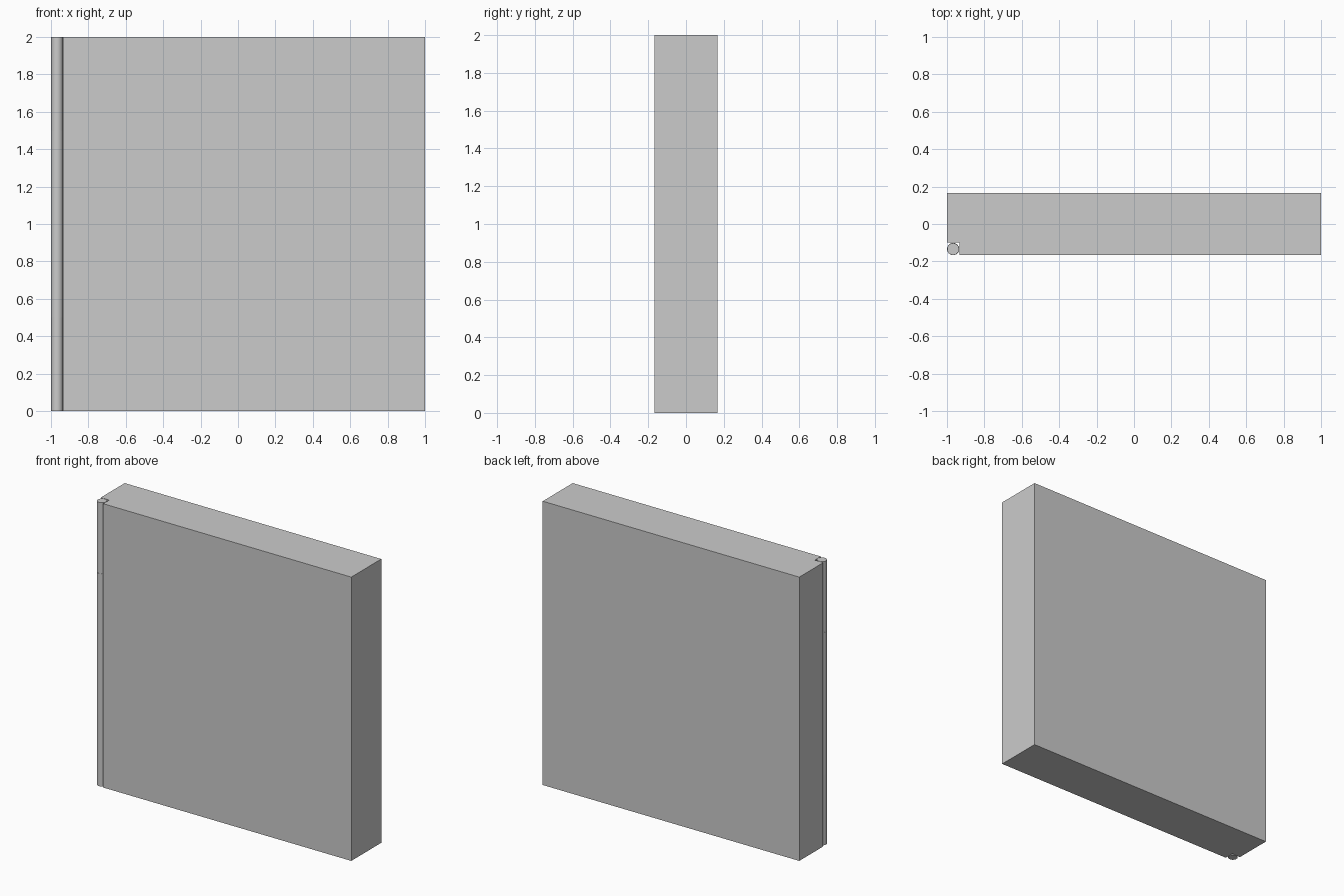
import bpy, bmesh

if "Cube" in bpy.data.objects:
    bpy.data.objects.remove(bpy.data.objects["Cube"])

HX, HY, R = -0.967, -0.134, 0.0325   # hinge axis and radius

# door slab: rectangular profile with the hinge corner notched out
profile = [(-0.934, -0.167), (1, -0.167), (1, 0.167), (-1, 0.167),
           (-1, -0.1), (-0.934, -0.1)]
bm = bmesh.new()
face = bm.faces.new([bm.verts.new((x, y, 0)) for x, y in profile])
top = bmesh.ops.extrude_face_region(bm, geom=[face])
bmesh.ops.translate(bm, vec=(0, 0, 2),
                    verts=[v for v in top["geom"] if isinstance(v, bmesh.types.BMVert)])
bmesh.ops.recalc_face_normals(bm, faces=bm.faces)
mesh = bpy.data.meshes.new("door_slab")
bm.to_mesh(mesh)
bm.free()
bpy.context.collection.objects.link(bpy.data.objects.new("door_slab", mesh))


def knuckle(name, z0, z1, radius):
    bpy.ops.mesh.primitive_cylinder_add(vertices=32, radius=radius, depth=z1 - z0,
                                        location=(HX, HY, (z0 + z1) / 2))
    bpy.context.object.name = name
    bpy.ops.object.shade_smooth_by_angle()


# hinge barrel in three knuckles, the middle one slightly wider
knuckle("hinge_lower", 0, 0.5, R - 0.001)
knuckle("hinge_middle", 0.5, 1.5, R)
knuckle("hinge_upper", 1.5, 2, R - 0.001)
